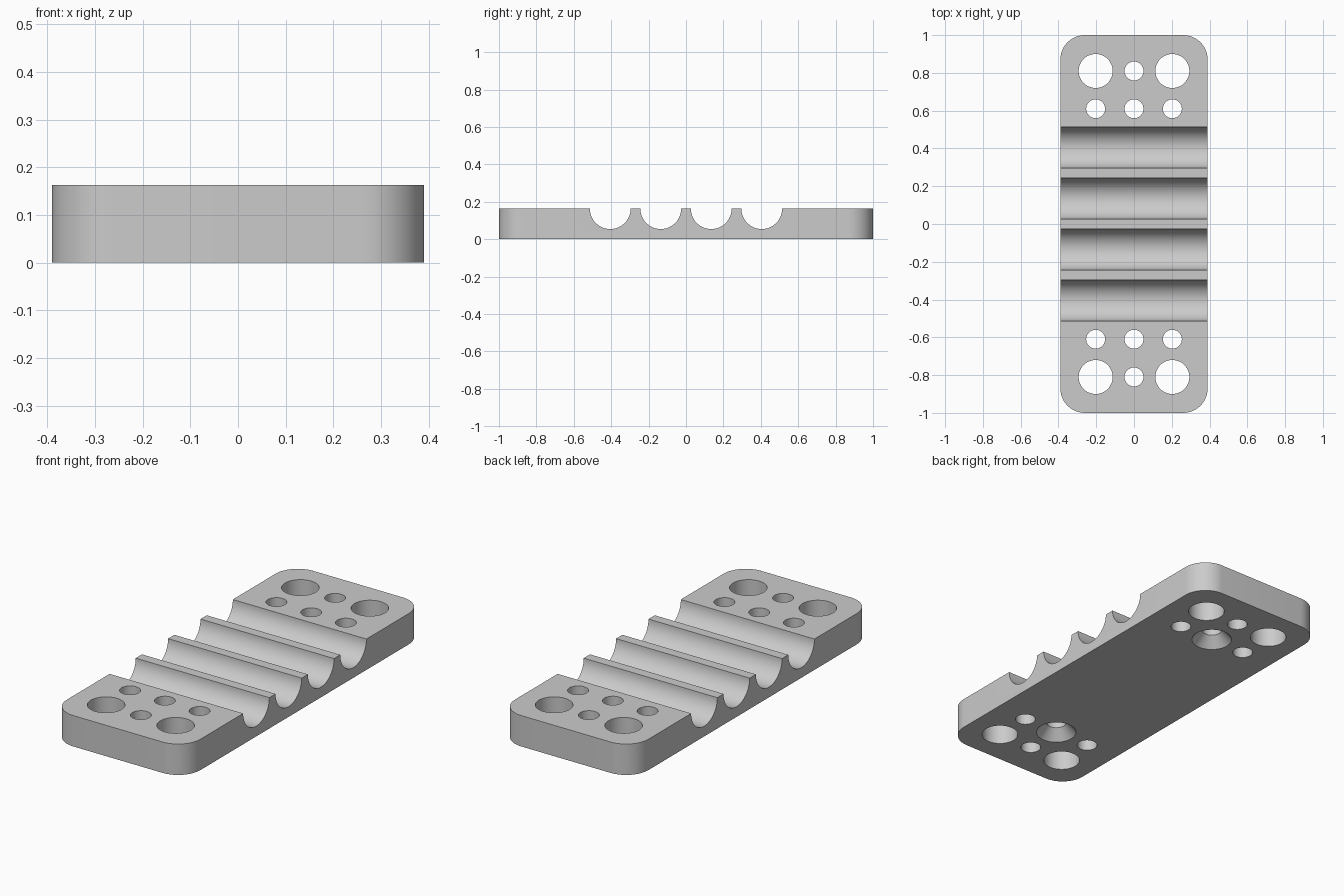
import bpy, bmesh, math
from mathutils import Matrix

if "Cube" in bpy.data.objects:
    bpy.data.objects.remove(bpy.data.objects["Cube"])

HALF_X, HEIGHT, CORNER = 0.39, 0.163, 0.13
HOLE_R, BIG_R, SINK_R, SINK_DEPTH = 0.05, 0.09, 0.1, 0.055
GROOVE_R = 0.109

grey = bpy.data.materials.new("plain grey")
grey.use_nodes = True
colour = (0.6, 0.6, 0.6, 1)
grey.diffuse_color = colour
grey.node_tree.nodes["Principled BSDF"].inputs["Base Color"].default_value = colour


def finish(bm, name):
    bmesh.ops.recalc_face_normals(bm, faces=bm.faces)
    mesh = bpy.data.meshes.new(name)
    bm.to_mesh(mesh)
    bm.free()
    obj = bpy.data.objects.new(name, mesh)
    bpy.context.collection.objects.link(obj)
    return obj


def add_cone(bm, r1, r2, depth, matrix, segments=48):
    bmesh.ops.create_cone(bm, cap_ends=True, segments=segments, radius1=r1,
                          radius2=r2, depth=depth, matrix=matrix)


def add_lathe(bm, profile, x, y, segments=48):
    # Closed solid from (radius, z) rings
    rings = []
    for r, z in profile:
        angles = [math.tau * i / segments for i in range(segments)]
        rings.append([bm.verts.new((x + r * math.cos(a), y + r * math.sin(a), z)) for a in angles])
    for low, high in zip(rings, rings[1:]):
        for i in range(segments):
            j = (i + 1) % segments
            bm.faces.new((low[i], low[j], high[j], high[i]))
    bm.faces.new(rings[0][::-1])
    bm.faces.new(rings[-1])


# Slab with rounded vertical corners
bm = bmesh.new()
bmesh.ops.create_cube(bm, size=1, matrix=Matrix.Translation((0, 0, HEIGHT / 2))
                      @ Matrix.Diagonal((2 * HALF_X, 2, HEIGHT, 1)))
upright = [e for e in bm.edges if abs(e.verts[0].co.z - e.verts[1].co.z) > 0.1]
bmesh.ops.bevel(bm, geom=upright, offset=CORNER, segments=14, profile=0.5, affect='EDGES')
plate = finish(bm, "clamp_plate")
plate.data.materials.append(grey)

# Cutter: four half-round grooves and the two hole patterns
bm = bmesh.new()
for y in (-0.405, -0.135, 0.135, 0.405):
    add_cone(bm, GROOVE_R, GROOVE_R, 1, Matrix.Translation((0, y, HEIGHT))
             @ Matrix.Rotation(math.pi / 2, 4, 'Y'), 64)
for side in (-1, 1):
    outer, inner = 0.81 * side, 0.61 * side
    for x, y, r in ((-0.203, outer, BIG_R), (0, outer, HOLE_R), (0.203, outer, BIG_R),
                    (-0.203, inner, HOLE_R), (0.203, inner, HOLE_R)):
        add_cone(bm, r, r, 1, Matrix.Translation((x, y, 0)))
    # Countersunk from below
    add_lathe(bm, ((SINK_R, -0.1), (SINK_R, 0), (HOLE_R, SINK_DEPTH), (HOLE_R, 0.5)), 0, inner)
cutter = finish(bm, "groove_and_hole_cutter")
cutter.hide_render = True

# Cut the plate and drop the cutter
cut = plate.modifiers.new("cut", 'BOOLEAN')
cut.operation = 'DIFFERENCE'
cut.solver = 'EXACT'
cut.object = cutter
bpy.ops.object.select_all(action='DESELECT')
plate.select_set(True)
bpy.context.view_layer.objects.active = plate
bpy.ops.object.modifier_apply(modifier=cut.name)
bpy.data.objects.remove(cutter)
bpy.ops.object.shade_smooth_by_angle(angle=math.radians(30))
